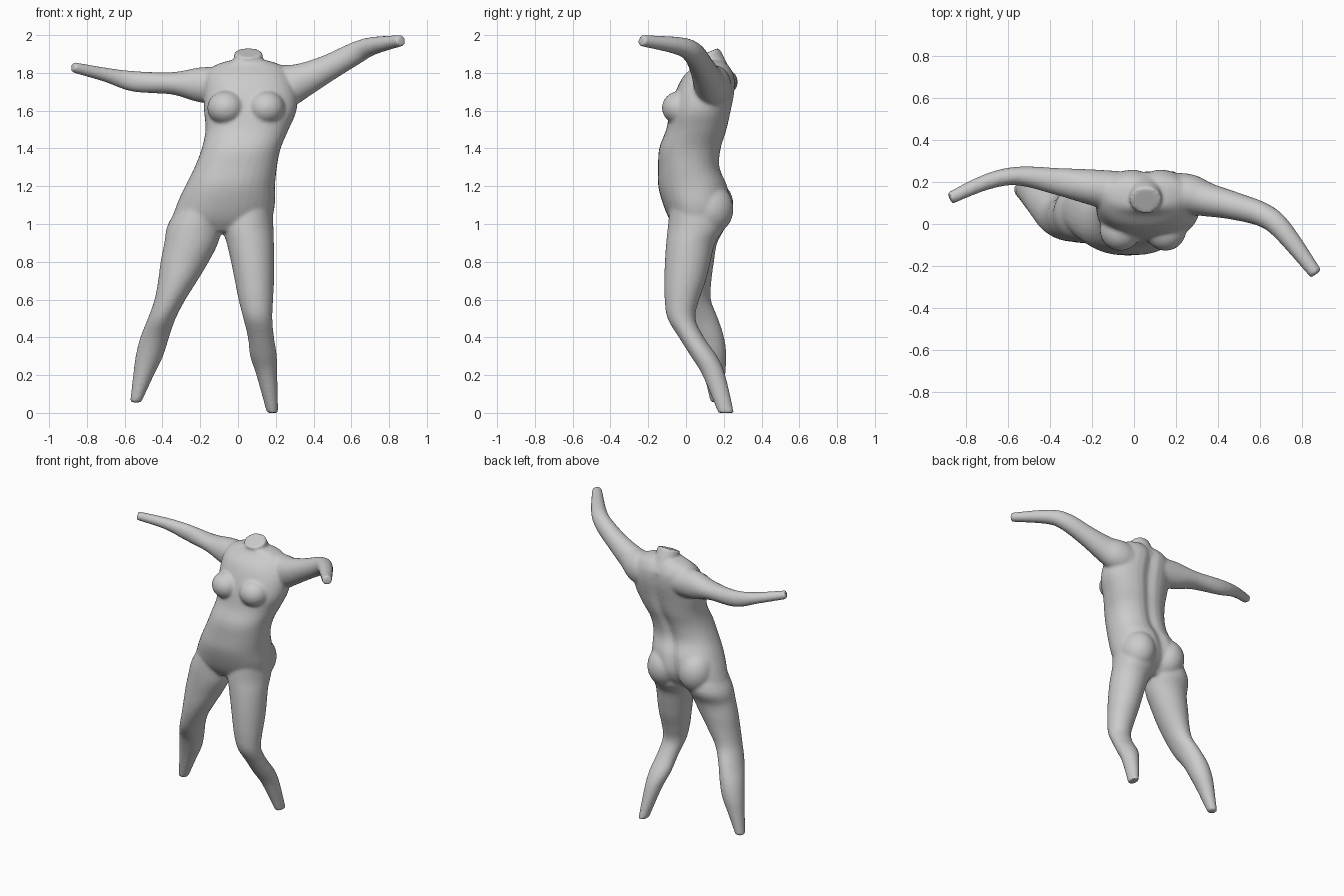
import bpy, bmesh, math
from mathutils import Vector, Matrix

if "Cube" in bpy.data.objects:
    bpy.data.objects.remove(bpy.data.objects["Cube"])

SIDES = 32
parts = []


def skin(name, rings):
    """Join rings of points into a closed tube."""
    bm = bmesh.new()
    vr = [[bm.verts.new(p) for p in r] for r in rings]
    for a, b in zip(vr, vr[1:]):
        for i in range(SIDES):
            j = (i + 1) % SIDES
            bm.faces.new((a[i], a[j], b[j], b[i]))
    bm.faces.new(vr[0])
    bm.faces.new(vr[-1])
    bmesh.ops.recalc_face_normals(bm, faces=bm.faces)
    me = bpy.data.meshes.new(name)
    bm.to_mesh(me)
    bm.free()
    ob = bpy.data.objects.new(name, me)
    bpy.context.collection.objects.link(ob)
    parts.append(ob)


def spline(rows, steps=4):
    """Catmull-Rom smoothing of a section table."""
    out = []
    n = len(rows)
    for i in range(n - 1):
        p0, p1, p2, p3 = rows[max(i - 1, 0)], rows[i], rows[i + 1], rows[min(i + 2, n - 1)]
        for s in range(steps):
            t = s / steps
            out.append([0.5 * (2 * b + (c - a) * t + (2 * a - 5 * b + 4 * c - d) * t * t
                               + (3 * b - a - 3 * c + d) * t ** 3)
                        for a, b, c, d in zip(p0, p1, p2, p3)])
    return out + [list(rows[-1])]


def slices(name, rows, power=2.0, groove=0.0):
    """Horizontal sections: z, left, right, front, back."""
    rings = []
    for z, xl, xr, yf, yb in spline(rows):
        ring = []
        for k in range(SIDES):
            a = 2 * math.pi * k / SIDES
            c, s = math.cos(a), math.sin(a)
            dx = math.copysign(abs(c) ** (2 / power), c) * (xr - xl) / 2
            dy = math.copysign(abs(s) ** (2 / power), s) * (yb - yf) / 2
            if s > 0:
                dy -= groove * math.exp(-(dx / 0.04) ** 2)
            ring.append(((xl + xr) / 2 + dx, (yf + yb) / 2 + dy, z))
        rings.append(ring)
    skin(name, rings)


def limb(name, rows):
    """Tube along a path: x, y, z, half width, half height."""
    rows = spline(rows)
    pts = [Vector(r[:3]) for r in rows]
    rings = []
    for i, r in enumerate(rows):
        t = (pts[min(i + 1, len(pts) - 1)] - pts[max(i - 1, 0)]).normalized()
        side = t.cross(Vector((0, 0, 1))).normalized()
        up = side.cross(t)
        rings.append([pts[i] + side * r[3] * math.cos(2 * math.pi * k / SIDES)
                      + up * r[4] * math.sin(2 * math.pi * k / SIDES) for k in range(SIDES)])
    skin(name, rings)


def blob(name, loc, size):
    bm = bmesh.new()
    bmesh.ops.create_uvsphere(bm, u_segments=24, v_segments=16, radius=1,
                              matrix=Matrix.LocRotScale(Vector(loc), None, Vector(size)))
    me = bpy.data.meshes.new(name)
    bm.to_mesh(me)
    bm.free()
    ob = bpy.data.objects.new(name, me)
    bpy.context.collection.objects.link(ob)
    parts.append(ob)


# torso
slices("torso", [
    (0.96, -0.24, 0.08, -0.04, 0.14), (1.02, -0.34, 0.17, -0.085, 0.2),
    (1.10, -0.325, 0.195, -0.12, 0.235), (1.20, -0.28, 0.196, -0.147, 0.225),
    (1.30, -0.23, 0.206, -0.148, 0.185), (1.40, -0.192, 0.226, -0.142, 0.192),
    (1.50, -0.172, 0.268, -0.105, 0.222), (1.60, -0.18, 0.31, -0.085, 0.243),
    (1.70, -0.18, 0.31, -0.055, 0.262), (1.78, -0.17, 0.28, -0.015, 0.262),
    (1.835, -0.13, 0.24, 0.04, 0.235), (1.865, -0.05, 0.16, 0.06, 0.2)], 2.25, 0.022)

# neck
nx, ny, nz = 0.055, 0.112, 1.907
limb("neck", [(nx, 0.17, 1.75, 0.085, 0.085), (nx, 0.14, 1.84, 0.078, 0.075),
              (nx, ny, nz, 0.075, 0.068)])

# breasts and buttocks
for x in (-0.065, 0.15):
    blob("breast", (x, -0.03, 1.615), (0.098, 0.098, 0.09))
for x, z in ((-0.175, 1.10), (0.07, 1.08)):
    blob("buttock", (x, 0.12, z), (0.118, 0.132, 0.14))

# legs
slices("left_leg", [
    (1.15, -0.28, -0.08, -0.08, 0.19), (1.0, -0.37, -0.085, -0.09, 0.21),
    (0.90, -0.39, -0.105, -0.09, 0.165), (0.80, -0.41, -0.155, -0.085, 0.148),
    (0.70, -0.423, -0.215, -0.08, 0.135), (0.60, -0.442, -0.278, -0.065, 0.132),
    (0.50, -0.477, -0.33, -0.035, 0.17), (0.40, -0.517, -0.365, 0.025, 0.202),
    (0.30, -0.542, -0.397, 0.065, 0.214), (0.20, -0.555, -0.445, 0.095, 0.208),
    (0.055, -0.572, -0.512, 0.13, 0.198)])
slices("right_leg", [
    (1.15, -0.03, 0.18, -0.08, 0.19), (1.0, -0.085, 0.187, -0.095, 0.21),
    (0.90, -0.06, 0.19, -0.105, 0.155), (0.80, -0.037, 0.192, -0.112, 0.13),
    (0.70, -0.017, 0.191, -0.115, 0.105), (0.60, 0.003, 0.186, -0.113, 0.07),
    (0.50, 0.028, 0.182, -0.098, 0.05), (0.40, 0.052, 0.191, -0.038, 0.095),
    (0.30, 0.064, 0.206, 0.025, 0.165), (0.20, 0.097, 0.208, 0.087, 0.208),
    (0.0, 0.153, 0.213, 0.17, 0.255)])

# arms
limb("left_arm", [
    (-0.05, 0.15, 1.73, 0.1, 0.1), (-0.20, 0.175, 1.737, 0.085, 0.093),
    (-0.35, 0.2, 1.745, 0.066, 0.059), (-0.55, 0.228, 1.755, 0.045, 0.055),
    (-0.70, 0.2, 1.79, 0.038, 0.038), (-0.875, 0.122, 1.83, 0.03, 0.028)])
limb("right_arm", [
    (0.10, 0.14, 1.71, 0.1, 0.1), (0.25, 0.14, 1.73, 0.1, 0.113),
    (0.35, 0.115, 1.765, 0.08, 0.09), (0.48, 0.085, 1.828, 0.066, 0.07),
    (0.62, 0.04, 1.903, 0.057, 0.06), (0.71, -0.035, 1.942, 0.05, 0.048),
    (0.865, -0.237, 1.971, 0.032, 0.03)])

# fuse all parts into one smooth body
bpy.ops.object.select_all(action='DESELECT')
for ob in parts:
    ob.select_set(True)
bpy.context.view_layer.objects.active = parts[0]
bpy.ops.object.join()
body = bpy.context.view_layer.objects.active
body.name = "body"
rm = body.modifiers.new("fuse", 'REMESH')
rm.mode = 'VOXEL'
rm.voxel_size = 0.009
sm = body.modifiers.new("soften", 'SMOOTH')
sm.factor = 0.5
sm.iterations = 10
for m in ("fuse", "soften"):
    bpy.ops.object.modifier_apply(modifier=m)
bpy.ops.object.shade_smooth_by_angle(angle=math.radians(40))
